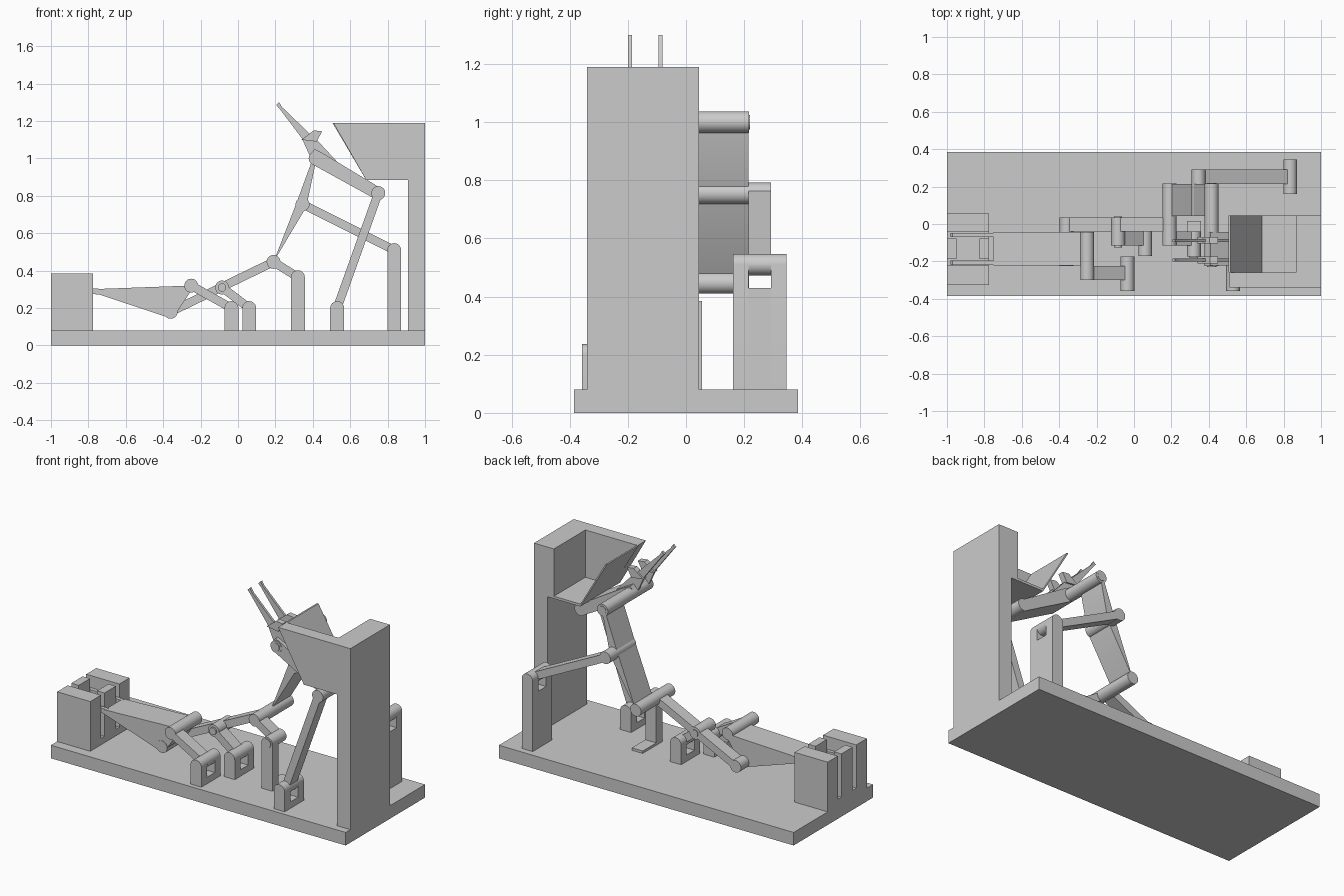
import bpy, bmesh, math
from mathutils import Vector

cube = bpy.data.objects.get("Cube")
if cube:
    bpy.data.objects.remove(cube, do_unlink=True)

grey = bpy.data.materials.new("plain_grey")
grey.use_nodes = True
grey.diffuse_color = (0.6, 0.6, 0.6, 1)
grey.node_tree.nodes["Principled BSDF"].inputs["Base Color"].default_value = (0.6, 0.6, 0.6, 1)

R = 0.037       # joint radius
DECK = 0.08     # top of the base
made = []


def prism(name, pts, y0, y1):
    """Extrude an x-z outline between two y positions."""
    bm = bmesh.new()
    face = bm.faces.new([bm.verts.new((x, y0, z)) for x, z in pts])
    out = bmesh.ops.extrude_face_region(bm, geom=[face])
    moved = [v for v in out["geom"] if isinstance(v, bmesh.types.BMVert)]
    bmesh.ops.translate(bm, verts=moved, vec=(0, y1 - y0, 0))
    bmesh.ops.recalc_face_normals(bm, faces=bm.faces)
    mesh = bpy.data.meshes.new(name)
    bm.to_mesh(mesh)
    bm.free()
    mesh.materials.append(grey)
    ob = bpy.data.objects.new(name, mesh)
    bpy.context.collection.objects.link(ob)
    made.append(ob)
    return ob


def box(name, x0, x1, y0, y1, z0, z1):
    return prism(name, [(x0, z0), (x1, z0), (x1, z1), (x0, z1)], y0, y1)


def arc(c, start, end, n, r=R):
    return [(c[0] + r * math.cos(start + (end - start) * i / n),
             c[1] + r * math.sin(start + (end - start) * i / n)) for i in range(n + 1)]


def rod(name, c, y0, y1, r=R):
    return prism(name, arc(c, 0, 2 * math.pi, 32, r)[:-1], y0, y1)


def bar(name, a, b, y0, y1, half=0.023):
    """Flat link between two joints, with a round eye at each end."""
    a, b = Vector(a), Vector(b)
    d = (b - a).normalized()
    n = Vector((-d.y, d.x)) * half
    prism(name, [tuple(p) for p in (a + n, b + n, b - n, a - n)], y0, y1)
    rod(name + "_start_eye", a, y0, y1)
    rod(name + "_end_eye", b, y0, y1)


def post(name, c, y0, y1):
    """Upright with a rounded top."""
    return prism(name, [(c[0] - R, DECK), (c[0] + R, DECK)] + arc(c, 0, math.pi, 16), y0, y1)


def fork(name, c, mid):
    """Rounded support with a window for the link."""
    inner, outer = 0.038, 0.0925
    post(name + "_front_cheek", c, mid - outer, mid - inner)
    post(name + "_back_cheek", c, mid + inner, mid + outer)
    box(name + "_sill", c[0] - R, c[0] + R, mid - inner, mid + inner, DECK, c[1] - 0.08)
    prism(name + "_cap", arc(c, 0, math.pi, 16), mid - inner, mid + inner)


# Base
box("base", -1, 1, -0.385, 0.385, 0, DECK)

# Tower with open-sided hopper
box("tower_leg", 0.91, 1, -0.34, 0.045, DECK, 0.885)
box("hopper_end_wall", 0.865, 1, -0.34, 0.045, 0.885, 1.19)
prism("hopper_front_wall", [(0.51, 1.19), (0.685, 0.885), (0.865, 0.885), (0.865, 1.19)], -0.34, -0.26)
box("hopper_floor", 0.685, 0.91, -0.26, 0.045, 0.885, 0.9)
prism("hopper_sloped_wall", [(0.505, 1.19), (0.515, 1.19), (0.685, 0.9), (0.685, 0.885)], -0.26, 0.045)

# Slotted block at the far end
for side, y0, y1 in (("front", -0.325, -0.222), ("back", -0.043, 0.055)):
    box("slot_block_" + side, -1, -0.775, y0, y1, DECK, 0.385)
box("slot_block_floor", -1, -0.775, -0.222, -0.043, DECK, 0.12)
for side, x0, x1 in (("outer", -1, -0.95), ("inner", -0.825, -0.775)):
    box("slot_post_" + side, x0, x1, -0.187, -0.077, 0.12, 0.385)

# Joint centres in x-z
lever_low, lever_top = (-0.36, 0.18), (-0.25, 0.32)
rocker, elbow = (-0.085, 0.31), (0.19, 0.447)
knee, head_low, head_end = (0.345, 0.755), (0.415, 1.0), (0.75, 0.815)
feet = {"lever": (-0.035, 0.2), "rocker": (0.06, 0.2), "elbow": (0.32, 0.365),
        "knee": (0.835, 0.51), "head": (0.53, 0.2)}

# Link layers in y
FRONT = (-0.3, -0.225)
MID = (-0.115, -0.04)
INNER = (-0.04, 0.035)
BACK = (0.215, 0.292)

# Supports
fork("lever_support", feet["lever"], -0.265)
fork("rocker_support", feet["rocker"], -0.0775)
fork("knee_support", feet["knee"], 0.2535)
fork("head_support", feet["head"], -0.265)
post("elbow_support", feet["elbow"], -0.175, -0.115)
box("elbow_support_foot", 0.283, 0.357, -0.115, 0.015, DECK, 0.095)

# Links
bar("lever_link", lever_top, feet["lever"], *FRONT)
bar("rocker_link", rocker, feet["rocker"], *MID)
bar("long_link", lever_low, elbow, *INNER)
rod("long_link_middle_eye", rocker, *INNER)
bar("elbow_link", elbow, feet["elbow"], *MID)
bar("knee_link", knee, feet["knee"], *BACK)
bar("head_link", head_end, feet["head"], *FRONT)

# Joint rods
rod("lever_low_rod", lever_low, -0.225, 0.035)
rod("lever_top_rod", lever_top, -0.3, -0.043)
rod("rocker_rod", rocker, -0.115, 0.035)
rod("rocker_pin", rocker, -0.125, 0.04, 0.022)
rod("elbow_rod", elbow, -0.115, 0.217)
rod("knee_rod", knee, 0.043, 0.292)
rod("head_low_rod", head_low, -0.225, 0.217)
rod("head_low_pin", head_low, -0.23, 0.22, 0.025)
rod("head_end_rod", head_end, -0.3, -0.043)
rod("elbow_pin", feet["elbow"], -0.18, -0.04, 0.027)

# Broad coupler plate
prism("coupler_plate", [(0.19, 0.447), (0.365, 0.74), (0.42, 1.0), (0.4, 1.0), (0.31, 0.755)],
      0.043, 0.215)

# Lower lever with two tines passing into the slots
prism("lever_body", [(-0.75, 0.275), (-0.375, 0.15), (-0.33, 0.175), (-0.245, 0.3),
                     (-0.26, 0.32), (-0.75, 0.302)], -0.222, -0.043)
for side, y0 in (("front", -0.218), ("back", -0.07)):
    prism("lever_tine_" + side, [(-0.98, 0.3), (-0.775, 0.275), (-0.74, 0.272),
                                 (-0.74, 0.303), (-0.97, 0.315)], y0, y0 + 0.022)

# Upper head with barbed prongs
prism("head_body", [(0.385, 1.02), (0.4, 0.967), (0.73, 0.785), (0.765, 0.84),
                    (0.45, 1.03), (0.41, 1.05)], -0.222, -0.043)
for side, y0 in (("front", -0.2), ("back", -0.095)):
    prism("prong_" + side, [(0.205, 1.285), (0.225, 1.262), (0.34, 1.11), (0.39, 1.0),
                            (0.56, 0.95), (0.43, 1.09), (0.38, 1.135), (0.235, 1.275),
                            (0.22, 1.3)], y0, y0 + 0.015)
    prism("barb_" + side, [(0.34, 1.1), (0.42, 1.09), (0.45, 1.145), (0.405, 1.15)],
          y0 - 0.01, y0 + 0.025)

# Smooth the round parts, keep hard edges
bpy.ops.object.select_all(action='DESELECT')
for ob in made:
    ob.select_set(True)
bpy.context.view_layer.objects.active = made[0]
bpy.ops.object.shade_smooth_by_angle(angle=math.radians(25))
